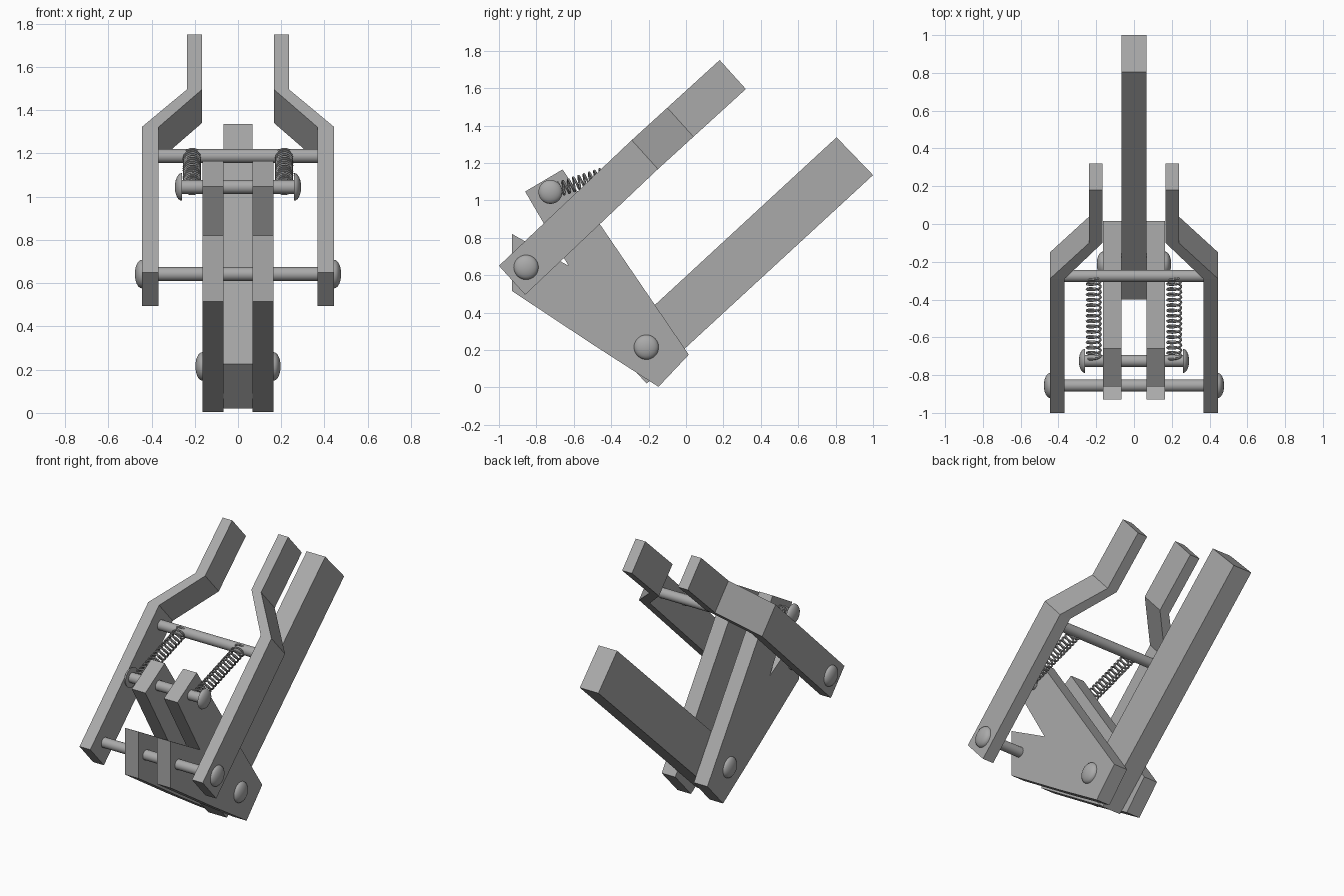
import bpy, bmesh
from math import sin, cos, pi
from mathutils import Vector

cube = bpy.data.objects.get("Cube")
if cube:
    bpy.data.objects.remove(cube, do_unlink=True)

grey = bpy.data.materials.new("plain grey")
grey.use_nodes = True
COLOUR = (0.4, 0.4, 0.4, 1)
grey.diffuse_color = COLOUR
grey.node_tree.nodes["Principled BSDF"].inputs["Base Color"].default_value = COLOUR


def add_object(name, mesh):
    mesh.materials.clear()
    mesh.materials.append(grey)
    obj = bpy.data.objects.new(name, mesh)
    bpy.context.collection.objects.link(obj)
    return obj


def finish(name, bm):
    bmesh.ops.recalc_face_normals(bm, faces=bm.faces)
    mesh = bpy.data.meshes.new(name)
    bm.to_mesh(mesh)
    bm.free()
    return add_object(name, mesh)


def smooth(obj):
    bpy.ops.object.select_all(action='DESELECT')
    obj.select_set(True)
    bpy.context.view_layer.objects.active = obj
    bpy.ops.object.shade_smooth_by_angle(angle=pi / 5)


def plate(name, outline, x0, x1):
    """Extrude a side outline of (y, z) points from x0 to x1."""
    bm = bmesh.new()
    face = bm.faces.new([bm.verts.new((x0, y, z)) for y, z in outline])
    ext = bmesh.ops.extrude_face_region(bm, geom=[face])
    verts = [v for v in ext["geom"] if isinstance(v, bmesh.types.BMVert)]
    bmesh.ops.translate(bm, vec=(x1 - x0, 0, 0), verts=verts)
    return finish(name, bm)


def loft(name, sections):
    """Join a row of four-sided sections and cap the ends."""
    bm = bmesh.new()
    rings = [[bm.verts.new(p) for p in s] for s in sections]
    for a, b in zip(rings, rings[1:]):
        for i in range(4):
            j = (i + 1) % 4
            bm.faces.new((a[i], a[j], b[j], b[i]))
    bm.faces.new(rings[0])
    bm.faces.new(rings[-1])
    return finish(name, bm)


def rod(name, y, z, half, head=0.0, radius=0.032, dome=0.032):
    """Turned rod along x, with a domed head on each end if head is set."""
    right = [(half, radius), (half, 0)]
    if head:
        right = [(half, radius)]
        right += [(half + dome * sin(t * pi / 12), head * cos(t * pi / 12)) for t in range(6)]
        right += [(half + dome, 0)]
    profile = [(-x, r) for x, r in reversed(right)] + right
    bm = bmesh.new()
    verts = [bm.verts.new((x, y + r, z)) for x, r in profile]
    edges = [bm.edges.new(pair) for pair in zip(verts, verts[1:])]
    bmesh.ops.spin(bm, geom=verts + edges, cent=(0, y, z), axis=(1, 0, 0),
                   angle=2 * pi, steps=32)
    bmesh.ops.remove_doubles(bm, verts=bm.verts, dist=0.0001)
    smooth(finish(name, bm))


def spring(name, start, end, radius=0.037, wire=0.006, turns=16, steps=14):
    """Coil of round wire between two points in one x plane."""
    start, end = Vector(start), Vector(end)
    side = Vector((1, 0, 0))
    up = (end - start).normalized().cross(side)
    curve = bpy.data.curves.new(name, 'CURVE')
    curve.dimensions = '3D'
    curve.bevel_depth = wire
    curve.bevel_resolution = 1
    curve.use_fill_caps = True
    line = curve.splines.new('POLY')
    count = turns * steps
    line.points.add(count)
    for i, point in enumerate(line.points):
        a = 2 * pi * i / steps
        p = start.lerp(end, i / count) + radius * (cos(a) * side + sin(a) * up)
        point.co = (*p, 1)
    temp = bpy.data.objects.new(name + " path", curve)
    bpy.context.collection.objects.link(temp)
    graph = bpy.context.evaluated_depsgraph_get()
    mesh = bpy.data.meshes.new_from_object(temp.evaluated_get(graph))
    bpy.data.objects.remove(temp, do_unlink=True)
    smooth(add_object(name, mesh))


# Long central bar
plate("central_bar", [(-0.4, 0.225), (-0.21, 0.02), (1.0, 1.135), (0.805, 1.337)],
      -0.067, 0.067)

# Notched side plates
PLATE = [(-0.93, 0.82), (-0.93, 0.515), (-0.495, 0.227), (-0.147, 0.003),
         (0.015, 0.175), (-0.66, 1.165), (-0.86, 1.047), (-0.628, 0.65)]

# Cranked arms: upper edge (y, z), lower edge (y, z), inner x, outer x
ARM = [((-1.0, 0.65), (-0.86, 0.495), 0.367, 0.445),
       ((-0.29, 1.322), (-0.15, 1.167), 0.367, 0.445),
       ((-0.1, 1.495), (0.04, 1.34), 0.167, 0.237),
       ((0.18, 1.75), (0.32, 1.595), 0.167, 0.237)]

SPRING_ROD = (-0.725, 1.045)
CROSS_ROD = (-0.275, 1.188)

for label, s in (("left", 1), ("right", -1)):
    plate(label + "_side_plate", PLATE, s * 0.067, s * 0.165)
    loft(label + "_arm", [[(s * i, *up), (s * o, *up), (s * o, *low), (s * i, *low)]
                          for up, low, i, o in ARM])
    spring(label + "_spring", (s * 0.213, *SPRING_ROD), (s * 0.213, *CROSS_ROD))

# Rods and domed pins
rod("arm_pivot_pin", -0.855, 0.642, 0.445, head=0.066)
rod("bar_pivot_pin", -0.212, 0.215, 0.165, head=0.066)
rod("spring_pin", *SPRING_ROD, 0.26, head=0.064)
rod("cross_rod", *CROSS_ROD, 0.37)
